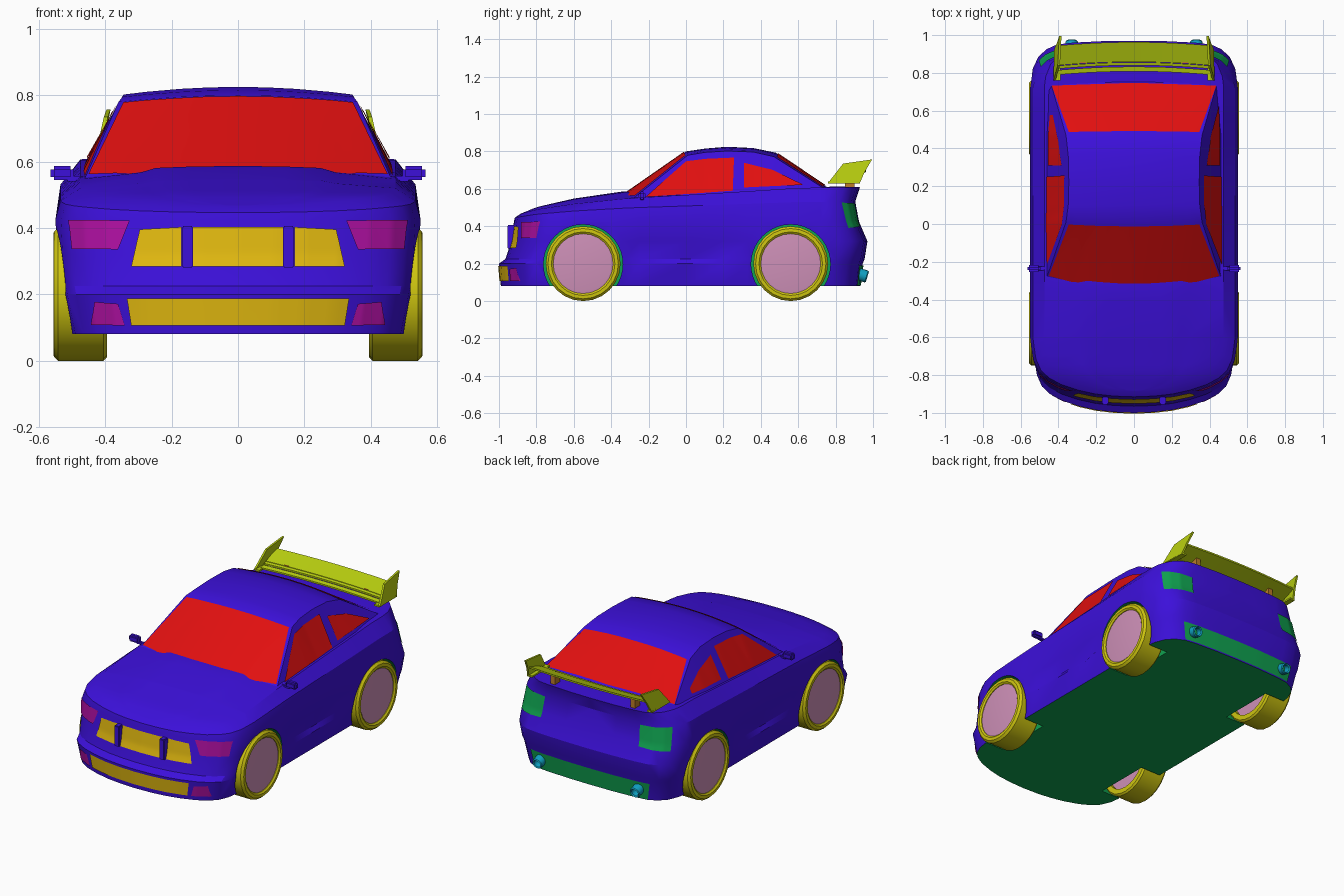
import bpy, bmesh, math
from mathutils import Vector, Matrix
from mathutils.bvhtree import BVHTree

if "Cube" in bpy.data.objects:
    bpy.data.objects.remove(bpy.data.objects["Cube"])


def material(name, r, g, b):
    m = bpy.data.materials.new(name)
    m.diffuse_color = (r, g, b, 1)
    m.use_nodes = True
    m.node_tree.nodes["Principled BSDF"].inputs["Base Color"].default_value = m.diffuse_color
    return m


BLUE = material("body_blue", .045, .005, .7)
RED = material("glass_red", .75, .005, .005)
YELLOW = material("tire_yellow", .62, .56, .005)
GOLD = material("grille_gold", .75, .48, .005)
PINK = material("rim_pink", .62, .28, .48)
MAGENTA = material("lamp_magenta", .42, .005, .35)
GREEN = material("floor_green", .005, .36, .08)
CYAN = material("exhaust_cyan", .005, .36, .55)
LIME = material("wing_lime", .48, .62, .005)
ORANGE = material("post_orange", .5, .2, .02)


def interp(keys, t):
    for (a, p), (b, q) in zip(keys, keys[1:]):
        if t <= b:
            return p + (q - p) * max(0, (t - a) / (b - a))
    return keys[-1][1]


def finish(bm, name, *mats):
    bmesh.ops.remove_doubles(bm, verts=bm.verts, dist=1e-5)
    bmesh.ops.recalc_face_normals(bm, faces=bm.faces)
    me = bpy.data.meshes.new(name)
    bm.to_mesh(me)
    bm.free()
    ob = bpy.data.objects.new(name, me)
    bpy.context.collection.objects.link(ob)
    for m in mats:
        me.materials.append(m)
    smooth(ob)
    return ob


def smooth(ob):
    bpy.ops.object.select_all(action='DESELECT')
    ob.select_set(True)
    bpy.context.view_layer.objects.active = ob
    bpy.ops.object.shade_smooth_by_angle(angle=math.radians(28))


def loft(name, rows, mat, closed=False, cyclic=False, caps=False):
    bm = bmesh.new()
    v = [[bm.verts.new(p) for p in r] for r in rows]
    n = len(rows[0])
    for i in range(len(v) if cyclic else len(v) - 1):
        a, b = v[i], v[(i + 1) % len(v)]
        for j in range(n if closed else n - 1):
            k = (j + 1) % n
            bm.faces.new((a[j], a[k], b[k], b[j]))
    if caps:
        bm.faces.new(v[0])
        bm.faces.new(v[-1])
    return finish(bm, name, mat)


def revolve(name, prof, mat, mtx, closed=True, seg=24):
    # spins an (x, radius) profile about the x axis
    rows = [[mtx @ Vector((x, r * math.cos(a), r * math.sin(a))) for x, r in prof]
            for a in (2 * math.pi * k / seg for k in range(seg))]
    return loft(name, rows, mat, closed=closed, cyclic=True)


def box(name, c, size, mat, bevel=0):
    bm = bmesh.new()
    bmesh.ops.create_cube(bm, size=1, matrix=Matrix.Translation(c) @ Matrix.Diagonal((*size, 1)))
    if bevel:
        bmesh.ops.bevel(bm, geom=bm.edges[:], offset=bevel, segments=2, affect='EDGES')
    return finish(bm, name, mat)


def tree(ob):
    return BVHTree.FromPolygons([v.co for v in ob.data.vertices], [p.vertices for p in ob.data.polygons])


def patch(name, low, high, place, direction, bvh, mat, nu=20, nv=8):
    # panel between two outlines, projected onto a surface
    d = Vector(direction)

    def along(line, t):
        t *= len(line) - 1
        i = min(int(t), len(line) - 2)
        return Vector(line[i]).lerp(Vector(line[i + 1]), t - i)
    bm = bmesh.new()
    grid = []
    for i in range(nu + 1):
        a, b = along(low, i / nu), along(high, i / nu)
        row = []
        for j in range(nv + 1):
            hit, nor, _, _ = bvh.ray_cast(Vector(place(*a.lerp(b, j / nv))) - d * 3, d)
            if hit:
                hit = hit + nor * (.005 if nor.dot(d) < 0 else -.005)
            row.append(bm.verts.new(hit) if hit else None)
        grid.append(row)
    for a, b in zip(grid, grid[1:]):
        for j in range(nv):
            q = (a[j], a[j + 1], b[j + 1], b[j])
            if all(q):
                bm.faces.new(q)
    return finish(bm, name, mat)


# Lower body: stacked plan outlines, closed by a crowned hood and deck
FRONT = [(0, 0), (.2, .004), (.38, .015), (.55, .035), (.72, .065), (.84, .1), (.92, .14), (.97, .2), (.99, .27)]
SIDES = [-.6, -.4, -.33, -.25, 0, .2, .33, .4, .6, .72]
REAR = [(.985, .15), (.93, .085), (.85, .045), (.75, .02), (.6, .01), (.3, .002), (0, 0)]
BELT = [(-.93, .455), (-.88, .468), (-.8, .49), (-.6, .52), (-.3, .55), (.3, .585), (.6, .605), (1, .61)]
CROWN = [(-.885, 0), (-.8, .012), (-.6, .028), (-.33, .04), (-.28, .04), (-.1, 0), (.7, 0), (.8, .006), (.93, 0)]
LAYERS = [(.08, .505, -.99, .93, 0), (.20, .53, -1.0, .945, 0), (.225, .535, -.965, .955, .02),
          (.32, .545, -.935, .97, .015), (.425, .55, -.92, .925, 0), (None, .535, -.915, .905, 0),
          (None, .475, -.885, .93, 0)]
bm = bmesh.new()
rings = []
for k, (z, w, fy, ry, dent) in enumerate(LAYERS):
    pts = [(x * w, fy + s) for x, s in FRONT]
    pts += [(w - (dent if -.3 < y < .3 else 0), y) for y in SIDES]
    pts += [(x * w, ry - s) for x, s in REAR]
    right, left = [], []
    for x, y in pts:
        belt = interp(BELT, y)
        h = z or (belt if k == 6 else .43 * .43 + .57 * belt)
        right.append(bm.verts.new((x, y, h)))
        left.append(bm.verts.new((-x, y, h)) if x > 0 else right[-1])
    rings.append((right, left))
for (r0, l0), (r1, l1) in zip(rings, rings[1:]):
    for a, b in ((r0, r1), (l0, l1)):
        for i in range(len(a) - 1):
            bm.faces.new((a[i], a[i + 1], b[i + 1], b[i]))
right, left = rings[0]
bm.faces.new(right + left[-2:0:-1]).material_index = 1
right, left = rings[-1]
COLS = [(-.62, .5), (-.52, .85), (-.3, .95), (0, 1), (.3, .95), (.52, .85), (.62, .5)]
rows = []
for r, l in zip(right, left):
    if r is l:
        rows.append([r] * 9)
    else:
        mid = [bm.verts.new((f * r.co.x, r.co.y, r.co.z + q * interp(CROWN, r.co.y))) for f, q in COLS]
        rows.append([l] + mid + [r])
for a, b in zip(rows, rows[1:]):
    for j in range(8):
        bm.faces.new(list(dict.fromkeys((a[j], a[j + 1], b[j + 1], b[j]))))
body = finish(bm, "car_body", BLUE, GREEN)
body_tree = tree(body)

# Wheel arches cut from the body
for s in (1, -1):
    for y in (-.55, .56):
        cut = revolve("arch_cutter", [(.37 * s, 0), (.37 * s, .212), (.7 * s, .212), (.7 * s, 0)], GREEN,
                      Matrix.Translation((0, y, .197)), closed=False, seg=40)
        cut.hide_render = True
        m = body.modifiers.new("arch", 'BOOLEAN')
        m.operation, m.solver, m.object = 'DIFFERENCE', 'EXACT', cut
        m.material_mode = 'TRANSFER'
        bpy.context.view_layer.objects.active = body
        bpy.ops.object.modifier_apply(modifier=m.name)
        bpy.data.objects.remove(cut)
smooth(body)

# Cabin: stations of (edge y, centre y, edge x, edge z, centre z)
STATIONS = [(-.3, -.36, .468, .535, .55), (.01, 0, .36, .78, .80), (.1, .1, .348, .795, .815),
            (.22, .22, .345, .802, .825), (.36, .36, .348, .797, .818), (.47, .48, .36, .772, .793),
            (.76, .77, .445, .588, .598)]
rows = []
for ey, cy, ex, ez, cz in STATIONS:
    half = [(.472, ey, min(ez, interp(BELT, ey)) - .02)]
    for f in (1, .8, .5, .25):
        half.append((ex * f, cy + (ey - cy) * f * f, cz + (ez - cz) * f * f))
    rows.append(half + [(0, cy, cz)] + [(-x, y, z) for x, y, z in reversed(half)])
cabin = loft("cabin", rows, BLUE)
cabin_tree = tree(cabin)

# Glass
top = lambda u, v: (u, v, 0)
patch("windshield", [(-.45, -.272), (-.25, -.325), (0, -.315), (.25, -.325), (.45, -.272)],
      [(-.345, 0), (-.17, -.008), (0, -.01), (.17, -.008), (.345, 0)], top, (0, 0, -1), cabin_tree, RED)
patch("rear_window", [(-.435, .73), (0, .745), (.435, .73)], [(-.345, .485), (0, .49), (.345, .485)],
      top, (0, 0, -1), cabin_tree, RED)
side = lambda u, v: (0, u, v)
for s in (1, -1):
    patch("front_side_window", [(-.215, .555), (-.06, .566), (.1, .577), (.25, .588)],
          [(-.21, .56), (-.0, .745), (.1, .758), (.257, .765)], side, (-s, 0, 0), cabin_tree, RED, 24)
    patch("rear_side_window", [(.31, .605), (.46, .612), (.62, .618)],
          [(.31, .737), (.46, .7), (.622, .622)], side, (-s, 0, 0), cabin_tree, RED)

# Grilles, lamps and diffuser
face = lambda u, v: (u, 0, v)
fwd, back = (0, 1, 0), (0, -1, 0)
patch("centre_grille", [(-.135, .283), (.135, .283)], [(-.135, .403), (.135, .403)], face, fwd, body_tree, GOLD)
patch("lower_grille", [(-.32, .107), (.32, .107)], [(-.333, .188), (.333, .188)], face, fwd, body_tree, GOLD, 30)
patch("diffuser", [(-.38, .085), (.38, .085)], [(-.4, .19), (.4, .19)], face, back, body_tree, GREEN, 30)
for s in (1, -1):
    patch("side_grille", [(.17 * s, .283), (.32 * s, .283)], [(.17 * s, .402), (.295 * s, .395)],
          face, fwd, body_tree, GOLD)
    box("grille_bar", (.152 * s, -.935, .343), (.034, .04, .125), BLUE, .004)
    patch("headlight", [(.36 * s, .335), (.498 * s, .337)], [(.325 * s, .422), (.507 * s, .424)],
          face, fwd, body_tree, MAGENTA)
    patch("fog_lamp", [(.34 * s, .107), (.44 * s, .109)], [(.36 * s, .172), (.43 * s, .178)],
          face, fwd, body_tree, MAGENTA)
    patch("tail_light", [(.33 * s, .4), (.5 * s, .39)], [(.32 * s, .52), (.49 * s, .525)],
          face, back, body_tree, GREEN)

    # Wheels
    for y in (-.55, .56):
        at = Matrix.Translation((0, y, .2))
        revolve("tire", [(x * s, r) for x, r in ((.395, .16), (.395, .19), (.405, .2), (.542, .2),
                (.555, .188), (.556, .17), (.548, .16))], YELLOW, at)
        revolve("rim", [(x * s, r) for x, r in ((.42, 0), (.42, .161), (.544, .161), (.546, .15), (.546, 0))],
                PINK, at, closed=False)

    # Mirrors and exhausts
    box("mirror", (.53 * s, -.235, .565), (.07, .036, .042), BLUE, .01)
    box("mirror_arm", (.487 * s, -.235, .548), (.06, .022, .016), BLUE, .004)
    revolve("exhaust", [(-.06, .033), (.02, .033), (.026, .028), (.02, .022), (-.06, .022)], CYAN,
            Matrix.Translation((.33 * s, .945, .137)) @ Matrix.Rotation(math.pi / 2, 4, 'Z')
            @ Matrix.Rotation(.3, 4, 'Y'), seg=16)

    # Wing end plates and posts
    outline = [(.76, .632, .415), (.84, .735, .392), (.995, .757, .384), (.955, .69, .397), (.93, .632, .41)]
    loft("wing_end_plate", [[((x + d) * s, y, z) for y, z, x in outline] for d in (0, .012)],
         LIME, closed=True, caps=True)
    box("wing_foot", (.405 * s, .845, .634), (.034, .17, .01), LIME)
    box("wing_post", (.27 * s, .875, .63), (.03, .05, .07), ORANGE)

# Wing blades, bowed toward the rear in the middle
for name, sec in (("wing_blade", ((.84, .662), (.945, .7), (.945, .69), (.84, .65))),
                  ("wing_slat", ((.822, .655), (.838, .66), (.838, .65), (.822, .645))),
                  ("wing_lower_slat", ((.79, .642), (.815, .648), (.815, .638), (.79, .632)))):
    loft(name, [[(x / 10 * .4, y + .018 * (1 - (x / 10) ** 2), z) for y, z in sec] for x in range(-10, 11, 2)],
         LIME, closed=True, caps=True)
